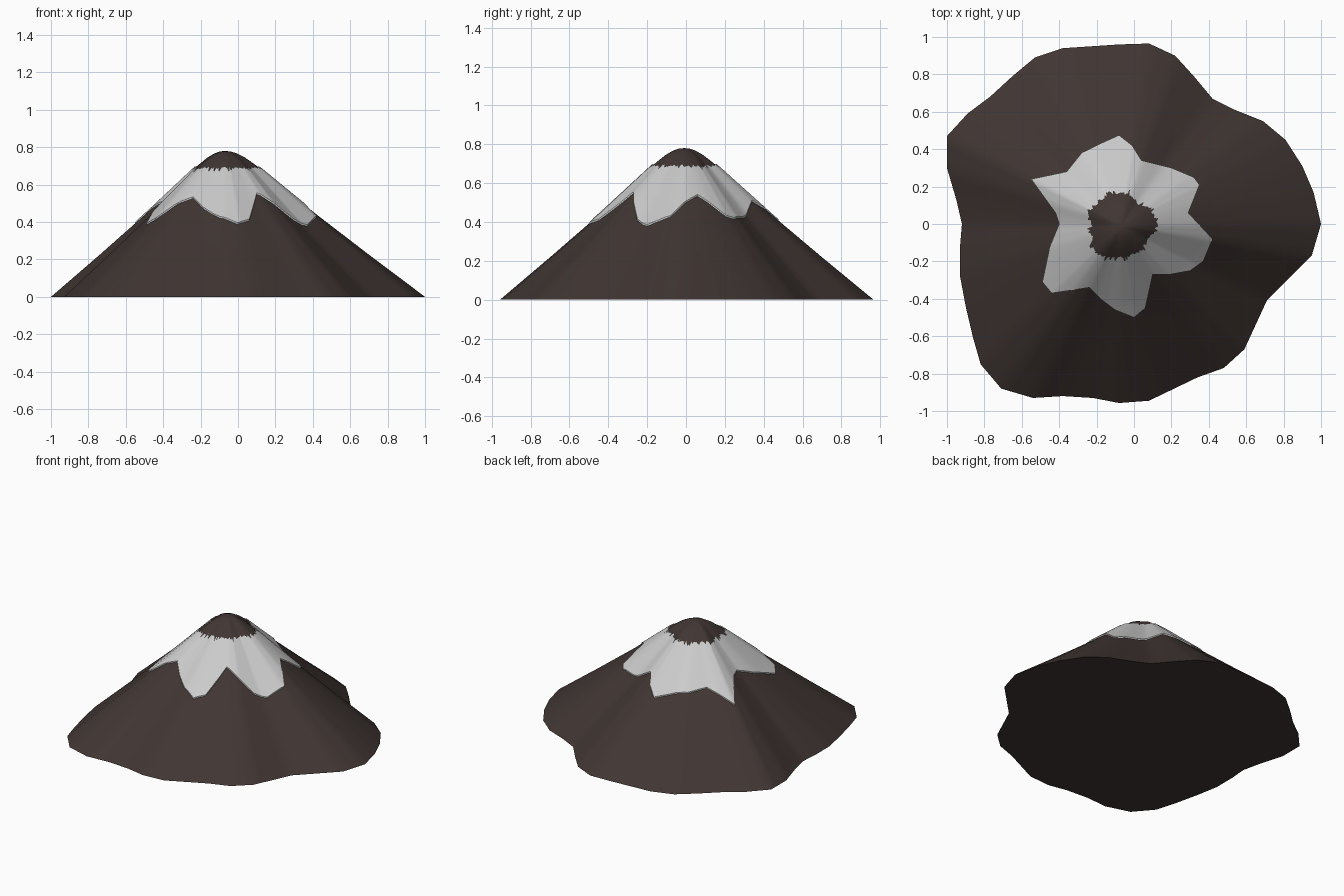
import bpy, bmesh, math, random
from mathutils import Vector

if "Cube" in bpy.data.objects:
    bpy.data.objects.remove(bpy.data.objects["Cube"])

random.seed(4)
PEAK = Vector((-0.07, -0.01))

# Foot outline seen from above
FOOT = [(1, 0), (.96, .17), (.9, .31), (.81, .45), (.69, .55), (.54, .61), (.42, .67),
        (.32, .79), (.22, .9), (.08, .965), (-.08, .96), (-.38, .94), (-.53, .89),
        (-.65, .79), (-.77, .68), (-.89, .59), (-1, .47), (-1, .3), (-.95, .13),
        (-.92, 0), (-.93, -.12), (-.93, -.28), (-.9, -.44), (-.86, -.61), (-.82, -.75),
        (-.71, -.88), (-.54, -.93), (-.38, -.92), (-.22, -.93), (-.08, -.957),
        (.08, -.945), (.34, -.82), (.48, -.77), (.59, -.67), (.65, -.54), (.71, -.41),
        (.83, -.29), (.95, -.17)]

# Ragged lower edge of the snow seen from above
HEM = [(.42, -.08), (.29, .06), (.35, .21), (.32, .25), (.2, .3), (.04, .34), (-.01, .42),
       (-.08, .475), (-.18, .43), (-.28, .38), (-.36, .28), (-.55, .24), (-.42, .06),
       (-.4, 0), (-.45, -.12), (-.49, -.31), (-.44, -.37), (-.24, -.34), (-.18, -.4),
       (-.1, -.46), (0, -.5), (.06, -.45), (.1, -.27), (.19, -.27), (.3, -.25), (.37, -.2)]

# Slope profile: fraction of the way out, height
SLOPE = [(0, .78), (.03, .777), (.06, .767), (.1, .745), (.14, .715), (.18, .683),
         (.3, .578), (.45, .447), (.72, .225), (1, 0)]


def subdivide(points, n):
    pts = [Vector(p) for p in points]
    return [a.lerp(b, i / n) for a, b in zip(pts, pts[1:] + pts[:1]) for i in range(n)]


def foot_radius(d):
    """Distance from the peak to the foot outline along unit direction d."""
    pts = [Vector(p) - PEAK for p in FOOT]
    for a, b in zip(pts, pts[1:] + pts[:1]):
        e = b - a
        den = d.cross(e)
        if abs(den) < 1e-9:
            continue
        r, s = a.cross(e) / den, a.cross(d) / den
        if r > 0 and -1e-6 <= s <= 1 + 1e-6:
            return r
    return 1.0


def height(t):
    for (t0, z0), (t1, z1) in zip(SLOPE, SLOPE[1:]):
        if t <= t1:
            return z0 + (z1 - z0) * (t - t0) / (t1 - t0)
    return 0.0


def bridge(bm, rings):
    for inner, outer in zip(rings, rings[1:]):
        n = len(inner)
        for i in range(n):
            j = (i + 1) % n
            bm.faces.new((inner[i], outer[i], outer[j], inner[j]))


def finish(bm, name):
    bmesh.ops.recalc_face_normals(bm, faces=bm.faces)
    me = bpy.data.meshes.new(name)
    bm.to_mesh(me)
    bm.free()
    ob = bpy.data.objects.new(name, me)
    bpy.context.collection.objects.link(ob)
    bpy.ops.object.select_all(action='DESELECT')
    ob.select_set(True)
    bpy.context.view_layer.objects.active = ob
    bpy.ops.object.shade_smooth_by_angle(angle=math.radians(35))
    return ob


# Rock cone with ridges and a flat underside
bm = bmesh.new()
outline = subdivide(FOOT, 3)
rings = [[bm.verts.new((*PEAK.lerp(p, t), z)) for p in outline] for t, z in SLOPE[1:]]
tip = bm.verts.new((*PEAK, SLOPE[0][1]))
top = rings[0]
for i in range(len(top)):
    bm.faces.new((tip, top[i], top[(i + 1) % len(top)]))
bridge(bm, rings)
bm.faces.new(rings[-1])
rock = finish(bm, "mountain_rock")
mat = bpy.data.materials.new("dark_rock")
mat.diffuse_color = (0.052, 0.037, 0.033, 1)
mat.use_nodes = True
mat.node_tree.nodes["Principled BSDF"].inputs["Base Color"].default_value = mat.diffuse_color
rock.data.materials.append(mat)

# Snow collar laid just above the rock, jagged round the top
LIFT, STEPS = 0.009, 10
columns = []
for p in subdivide(HEM, 6):
    d = p - PEAK
    r1 = d.length
    d.normalize()
    R = foot_radius(d)
    t0 = 0.178 + random.uniform(-.008, .01) + (0.02 if random.random() < .12 else 0)
    t1 = r1 / R
    col = []
    for k in range(STEPS + 1):
        t = t0 + (t1 - t0) * k / STEPS
        col.append((*(PEAK + d * R * t), height(t) + LIFT))
    # tuck both rims into the rock
    first, last = col[0], col[-1]
    columns.append([(*first[:2], first[2] - 2 * LIFT)] + col + [(*last[:2], last[2] - 2 * LIFT)])
bm = bmesh.new()
bridge(bm, [[bm.verts.new(c[k]) for c in columns] for k in range(STEPS + 3)])
finish(bm, "snow_collar")
